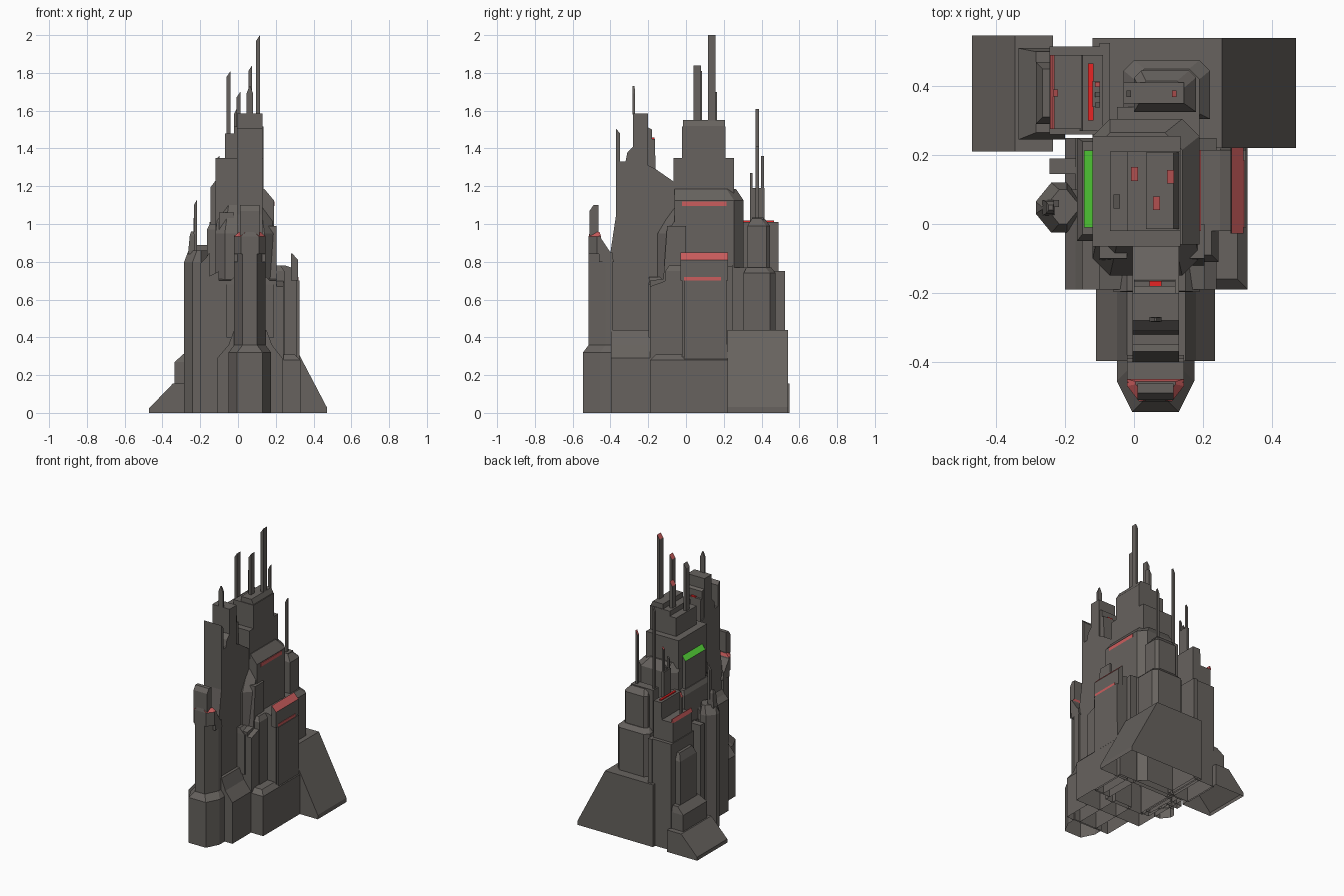
import bpy, bmesh


def material(name, rgb):
    m = bpy.data.materials.new(name)
    m.diffuse_color = (*rgb, 1)
    return m


STONE = material("dark_stone", (0.135, 0.123, 0.113))
DULL = material("dull_red", (0.6, 0.11, 0.11))
BRIGHT = material("bright_red", (0.9, 0.02, 0.02))
GREEN = material("signal_green", (0.1, 0.72, 0.045))


def finish(name, bm, mats, accent=None):
    """Close the mesh, colour accent faces, open the underside of the shell."""
    bmesh.ops.recalc_face_normals(bm, faces=bm.faces)
    if accent:
        for f in bm.faces:
            if accent(f.normal, f.calc_center_median()):
                f.material_index = 1
    low = min(v.co.z for v in bm.verts) + 1e-4
    under = [f for f in bm.faces if all(v.co.z < low for v in f.verts)]
    bmesh.ops.delete(bm, geom=under, context="FACES_ONLY")
    me = bpy.data.meshes.new(name)
    bm.to_mesh(me)
    bm.free()
    for m in mats:
        me.materials.append(m)
    ob = bpy.data.objects.new(name, me)
    bpy.context.collection.objects.link(ob)
    return ob


def tower(name, levels, front=(0, 0), back=(0, 0), mat=STONE, accent=None):
    """Loft of rectangles (z, x0, x1, y0, y1) with cut front / back corners."""
    bm = bmesh.new()
    rings = []
    for z, x0, x1, y0, y1 in levels:
        (fx, fy), (bx, by) = front, back
        p = [(x0 + fx, y0), (x1 - fx, y0)]
        p += [(x1, y0 + fy)] if fy else []
        p += [(x1, y1 - by)] if by else []
        p += [(x1 - bx, y1), (x0 + bx, y1)]
        p += [(x0, y1 - by)] if by else []
        p += [(x0, y0 + fy)] if fy else []
        rings.append([bm.verts.new((x, y, z)) for x, y in p])
    n = len(rings[0])
    bm.faces.new(rings[0])
    bm.faces.new(rings[-1])
    for k in range(len(rings) - 1):
        for i in range(n):
            j = (i + 1) % n
            bm.faces.new((rings[k][i], rings[k][j], rings[k + 1][j], rings[k + 1][i]))
    return finish(name, bm, [mat, DULL], accent)


def box(name, x0, x1, y0, y1, z0, z1, mat=STONE):
    return tower(name, [(z0, x0, x1, y0, y1), (z1, x0, x1, y0, y1)], mat=mat)


def prism(name, axis, pts, a, b, mat=STONE, accent=None, accent_mat=DULL):
    """Profile extruded along x (points are y, z) or along y (points are x, z)."""
    bm = bmesh.new()
    put = (lambda t, p: (t, p[0], p[1])) if axis == "x" else (lambda t, p: (p[0], t, p[1]))
    r0, r1 = ([bm.verts.new(put(t, p)) for p in pts] for t in (a, b))
    bm.faces.new(r0)
    bm.faces.new(r1)
    for i in range(len(pts)):
        j = (i + 1) % len(pts)
        bm.faces.new((r0[i], r0[j], r1[j], r1[i]))
    return finish(name, bm, [mat, accent_mat], accent)


def spire(name, x, y, z0, z1, w=0.02, d=0.04, tip=None, slant=0.03):
    """Thin mast with a slanted, optionally coloured, top."""
    a, b = x - w / 2, x + w / 2
    return prism(name, "y", [(a, z0), (b, z0), (b, z1), (a, z1 - slant)], y - d / 2, y + d / 2,
                 accent=(lambda n, c: n.z > 0.2) if tip else None)


# Front tower with red lit band and cap
tower("front_tower", [(0, -.05, .175, -.545, -.39), (.32, -.05, .175, -.545, -.39),
                      (.36, -.02, .145, -.515, -.39), (.85, -.02, .145, -.515, -.39)],
      front=(.045, .09))
prism("front_tower_back_slope", "x", [(-.46, .8), (-.38, .8), (-.4, .85), (-.46, .94)], -.02, .145)
tower("front_tower_head", [(.84, -.02, .145, -.515, -.45), (.935, -.02, .145, -.515, -.45),
                           (.957, .005, .12, -.51, -.457)], front=(.035, .045),
      accent=lambda n, c: .936 < c.z < .956 and (abs(n.x) > .4 or n.y > .2))
tower("front_tower_cap", [(.94, .01, .115, -.51, -.463), (1.07, .01, .115, -.51, -.463),
                          (1.1, .01, .115, -.49, -.463)])

# Front blade: tall stepped slab
prism("front_blade", "x", [(-.4, 0), (-.03, 0), (-.03, 1.2), (-.16, 1.29), (-.2, 1.31), (-.2, 1.585),
                           (-.28, 1.585), (-.28, 1.41), (-.31, 1.38), (-.32, 1.33), (-.35, 1.33),
                           (-.35, 1.48), (-.37, 1.505), (-.37, 1.05), (-.4, .85)], -.005, .13)
tower("front_blade_tip", [(1.58, .045, .08, -.284, -.27), (1.69, .045, .08, -.284, -.27),
                          (1.73, .06, .065, -.282, -.272)])
prism("blade_rear_fin", "x", [(-.2, 1.25), (-.16, 1.25), (-.165, 1.45), (-.18, 1.45),
                              (-.18, 1.5), (-.2, 1.51)], .0, .12)
box("blade_lamp", .045, .08, -.18, -.166, 1.448, 1.457, BRIGHT)
tower("front_plinth", [(0, -.11, .235, -.398, -.19), (.29, -.11, .235, -.398, -.19),
                       (.36, -.05, .18, -.398, -.19), (.44, -.02, .15, -.398, -.19)])
tower("blade_shoulder", [(.4, -.06, .19, -.198, -.1), (.68, -.06, .19, -.198, -.1),
                         (.72, -.02, .15, -.195, -.1)])

# Broad base and middle tiers
tower("base", [(0, -.2, .33, -.19, .25), (.28, -.2, .33, -.19, .25), (.31, -.17, .3, -.16, .25)])
prism("middle_tier", "x", [(-.19, .1), (.25, .1), (.25, .78), (-.02, .73), (-.19, .67)], -.17, .24)
tower("middle_core", [(.6, -.12, .19, -.15, .27), (.95, -.12, .19, -.15, .27),
                      (1.1, -.1, .17, -.06, .25)], front=(.05, .05), back=(.05, .05))
for nm, x0, x1, h in (("left", -.1, -.02, 1.06), ("right", .145, .205, .99)):
    tower(nm + "_front_pier", [(.3, x0, x1, -.19, 0), (.7, x0, x1, -.19, 0),
                               (.71, x0, x1, -.12, 0), (h, x0, x1, -.1, 0)])
tower("right_corner_pier", [(.2, .19, .245, -.11, .05), (.75, .19, .245, -.11, .05),
                            (.78, .19, .225, -.09, .05)])

# Main tower with crown
tower("main_tower", [(0, -.12, .19, -.06, .305), (1.125, -.12, .19, -.06, .305),
                     (1.185, -.12, .14, -.06, .265)], back=(.05, .05))
tower("main_upper", [(1.15, -.12, .135, -.065, .255), (1.35, -.12, .135, -.065, .255)])
box("crown_left", -.07, -.01, -.02, .21, 1.3, 1.48)
box("crown_core", -.02, .135, -.02, .21, 1.3, 1.515)
prism("crown_top", "y", [(.035, 1.5), (.13, 1.5), (.13, 1.52), (.115, 1.55), (.035, 1.55)], -.015, .207)
box("right_upper_band", .185, .194, -.02, .215, 1.095, 1.12, DULL)
prism("left_flank", "y", [(-.145, 0), (-.11, 0), (-.11, 1.228), (-.12, 1.228), (-.145, 1.195)], -.01, .213,
      accent=lambda n, c: n.z > .3 and c.x < -.12, accent_mat=GREEN)
tower("left_flank_pier", [(0, -.165, -.1, -.05, .25), (.97, -.165, -.1, -.05, .25),
                          (1.0, -.15, -.1, -.03, .24)])
for i, (x, y, h, tip) in enumerate([(-.05, .065, 1.81, None), (.002, .145, 1.7, DULL),
                                    (.065, .06, 1.84, DULL), (.106, .137, 2.0, DULL)]):
    spire("crown_mast_%d" % i, x, y, 1.34, h, tip=tip)

# Right tower with two lit bands
prism("right_tower", "y", [(.19, 0), (.313, 0), (.313, .77), (.28, .77), (.25, .78), (.19, .78)],
      -.02, .215)
prism("right_tower_crest", "y", [(.28, .7), (.318, .7), (.318, .81), (.283, .848), (.28, .83)], -.028, .222,
      accent=lambda n, c: n.z > .3 and c.x > .29)
box("right_lower_band", .31, .321, -.01, .185, .7, .72, DULL)
prism("right_buttress", "x", [(-.01, 0), (.235, 0), (.22, .2), (.215, .7), (-.01, .7)], .25, .325)

# Back block with right-hand sloping skirt
prism("back_block", "y", [(-.12, 0), (.47, 0), (.47, .03), (.255, .44), (-.12, .44)], .22, .54)
tower("back_tower_low", [(.4, -.03, .22, .305, .475), (.74, -.03, .22, .305, .475),
                         (.77, 0, .19, .32, .45)], back=(.03, .03))
tower("back_tower_high", [(.7, .0, .18, .325, .445), (.99, .0, .18, .325, .445),
                          (1.03, .015, .145, .35, .415)], back=(.02, .02))
box("back_tower_link", -.03, .145, .35, .41, .7, 1.035)
box("back_neck", -.05, .19, .2, .34, .3, .77)
spire("back_mast_tall", -.015, .378, 1.0, 1.61, .014, .018)
spire("back_mast_short", .117, .378, 1.0, 1.41, .014, .018, DULL)

# Left back skirt and stepped tower
prism("left_skirt", "y", [(-.47, 0), (-.235, 0), (-.235, .155), (-.345, .155), (-.47, .025)], .21, .547)
tower("left_skirt_step", [(.1, -.335, -.2, .245, .51), (.27, -.335, -.2, .245, .51),
                          (.315, -.285, -.2, .265, .5)])
tower("left_back_tower", [(0, -.245, -.09, .26, .515), (.75, -.245, -.09, .26, .515)])
tower("left_back_annex", [(.2, -.285, -.23, .29, .47), (.62, -.285, -.23, .29, .47),
                          (.67, -.265, -.23, .31, .45)])
tower("left_back_mid", [(.7, -.24, -.1, .275, .49), (.89, -.24, -.1, .275, .49)])
tower("left_back_high", [(.7, -.16, -.09, .27, .49), (1.01, -.15, -.09, .27, .49)])
prism("left_back_band", "y", [(-.244, .89), (-.23, .89), (-.23, .915), (-.235, .915)], .275, .49, DULL)
box("left_back_lamp", -.133, -.118, .3, .465, 1.008, 1.018, BRIGHT)
box("back_corner_fin", -.1, -.07, .26, .525, 0, .75)
for i, (y, h, tip) in enumerate([(.345, 1.27, None), (.375, 1.22, None), (.405, 1.36, DULL)]):
    spire("left_back_mast_%d" % i, -.106, y, .95, h, .014, .014, tip, .015)
box("mast_foot", -.12, -.1, .34, .415, .95, 1.19)
spire("left_back_front_mast", -.228, .38, .7, 1.06, .014, .02, DULL)
spire("left_back_rear_mast", -.225, .06, .7, 1.13, .016, .02)

# Left pointed turret
tower("left_turret", [(0, -.285, -.15, -.025, .12), (.8, -.285, -.15, -.025, .12),
                      (.86, -.262, -.15, .0, .1)], front=(.045, .055), back=(.045, .055))
tower("left_turret_cap", [(.84, -.265, -.23, .025, .07), (.94, -.255, -.23, .03, .065),
                          (.96, -.248, -.235, .04, .055)])
box("left_turret_link", -.245, -.15, .145, .19, 0, .76)
prism("left_turret_fin", "y", [(-.2, .7), (-.15, .7), (-.15, .85), (-.17, .82), (-.2, .79)], -.19, .1)
prism("left_front_wing", "y", [(-.2, .2), (-.1, .2), (-.1, .75), (-.2, .7)], -.19, 0)
